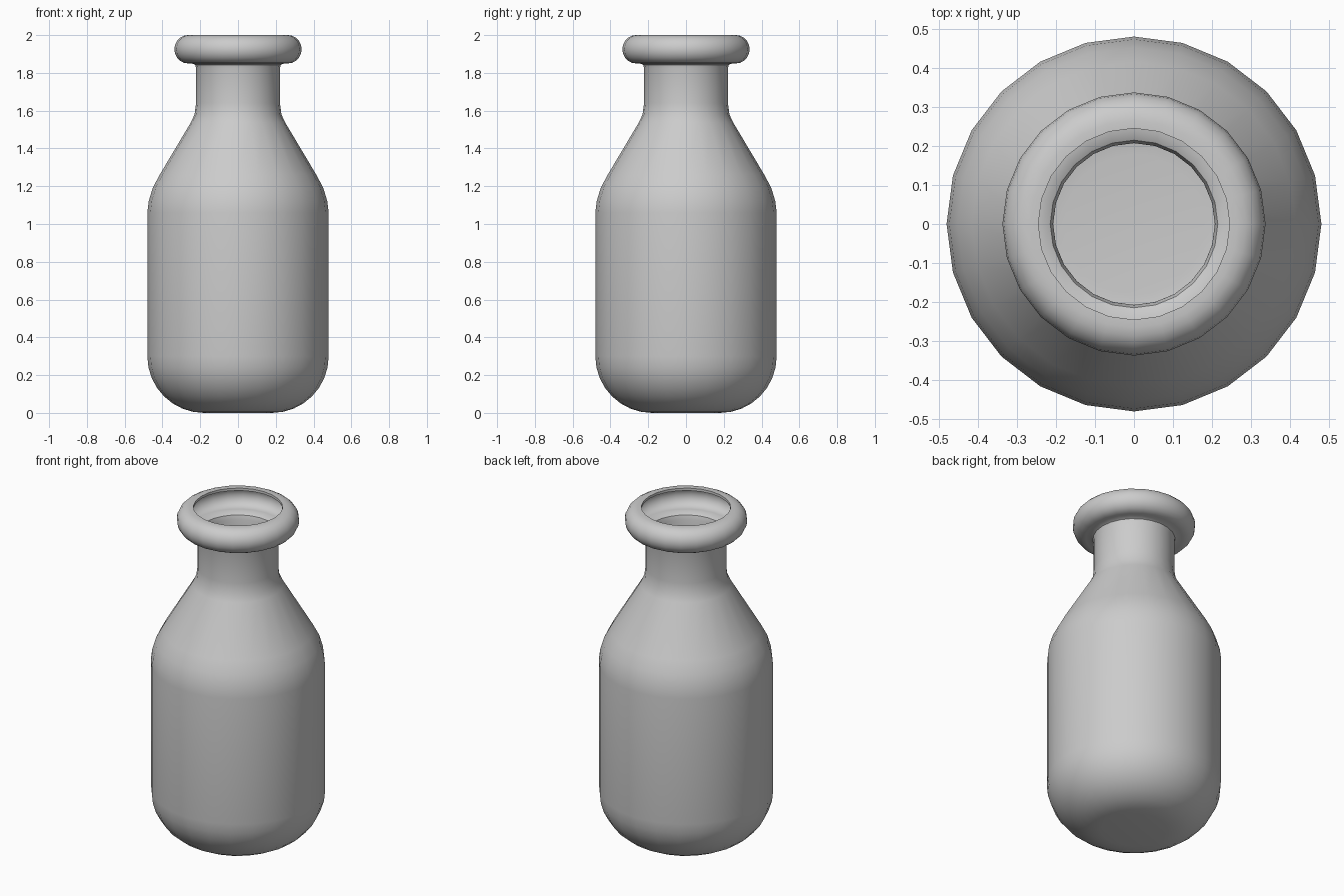
import bpy, bmesh
from math import sin, cos, pi, radians

if "Cube" in bpy.data.objects:
    bpy.data.objects.remove(bpy.data.objects["Cube"])

SIDES = 24


def arc(cr, cz, ar, az, start, end, steps):
    """Points of an elliptical arc in the (radius, height) plane."""
    pts = []
    for i in range(steps + 1):
        a = radians(start + (end - start) * i / steps)
        pts.append((cr + ar * cos(a), cz + az * sin(a)))
    return pts


# Outer profile from base to rim
profile = arc(0.18, 0.30, 0.30, 0.30, -90, 0, 8)                  # rounded base
profile += [(0.48, 1.06), (0.473, 1.12), (0.452, 1.19), (0.415, 1.26)]  # shoulder
profile += [(0.25, 1.537), (0.23, 1.58), (0.222, 1.64)]          # cone into neck
profile += [(0.222, 1.825), (0.226, 1.842), (0.243, 1.85)]       # neck fillet
profile += arc(0.265, 1.925, 0.072, 0.075, -90, 90, 10)          # rolled lip
profile += [(0.245, 2.0)]

# Lathe the profile with a flat base
bm = bmesh.new()
rings = [[bm.verts.new((r * cos(2 * pi * i / SIDES), r * sin(2 * pi * i / SIDES), z))
          for i in range(SIDES)] for r, z in profile]
bm.faces.new(rings[0][::-1])
for a, b in zip(rings, rings[1:]):
    for i in range(SIDES):
        j = (i + 1) % SIDES
        bm.faces.new((a[i], a[j], b[j], b[i]))
mesh = bpy.data.meshes.new("bottle")
bm.to_mesh(mesh)
bm.free()
bottle = bpy.data.objects.new("bottle", mesh)
bpy.context.collection.objects.link(bottle)

# Thin hollow wall, growing inwards
wall = bottle.modifiers.new("wall", 'SOLIDIFY')
wall.thickness = 0.015
wall.offset = -1

bpy.context.view_layer.objects.active = bottle
bottle.select_set(True)
bpy.ops.object.modifier_apply(modifier="wall")
bpy.ops.object.shade_smooth_by_angle(angle=radians(35))
